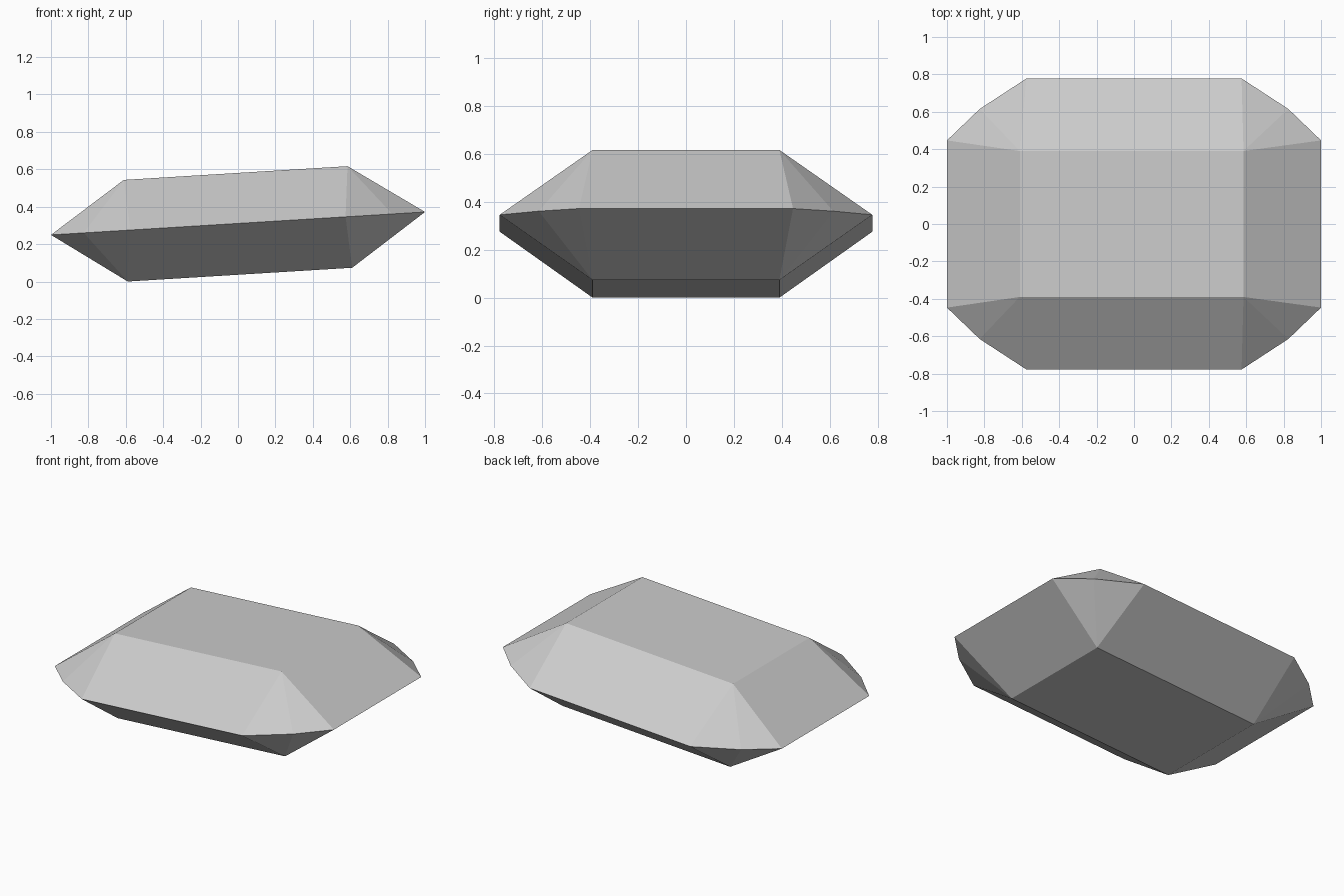
import bpy, bmesh

if "Cube" in bpy.data.objects:
    bpy.data.objects.remove(bpy.data.objects["Cube"])

# One flat stone colour
stone = bpy.data.materials.new("pale_grey")
stone.diffuse_color = (0.6, 0.6, 0.6, 1)
stone.use_nodes = True
stone.node_tree.nodes["Principled BSDF"].inputs["Base Color"].default_value = stone.diffuse_color

SLOPE = 0.0613          # the whole stone tilts up toward +x
MID_Z = 0.311
bm = bmesh.new()


def ring(corner, left_shift, z):
    """Mirror one corner's points into a closed, tilted counter-clockwise loop."""
    pts = list(corner)
    pts += [(-x, y) for x, y in reversed(pts)]
    pts += [(x, -y) for x, y in reversed(pts)]
    return [bm.verts.new((x + left_shift, y, z + SLOPE * (x + left_shift))) for x, y in pts]


# Girdle with bevelled corners, and the flat table above and below
girdle = ring([(1.0, 0.447), (0.825, 0.615), (0.575, 0.778)], 0, MID_Z)
table = ring([(0.598, 0.39)], -0.0125, 0.581)
base = ring([(0.6, 0.39)], 0.0105, 0.0365)

# Sloping sides: two triangles per corner, one quad per side
for cap in (table, base):
    bm.faces.new(cap)
    for i, v in enumerate(cap):
        a, b, c = girdle[3 * i:3 * i + 3]
        bm.faces.new((a, b, v))
        bm.faces.new((b, c, v))
        bm.faces.new((c, girdle[(3 * i + 3) % 12], cap[(i + 1) % 4], v))

bmesh.ops.recalc_face_normals(bm, faces=bm.faces)
low = min(v.co.z for v in bm.verts)
for v in bm.verts:
    v.co.z -= low
mesh = bpy.data.meshes.new("cut_stone")
bm.to_mesh(mesh)
bm.free()
mesh.materials.append(stone)
bpy.context.collection.objects.link(bpy.data.objects.new("cut_stone", mesh))
